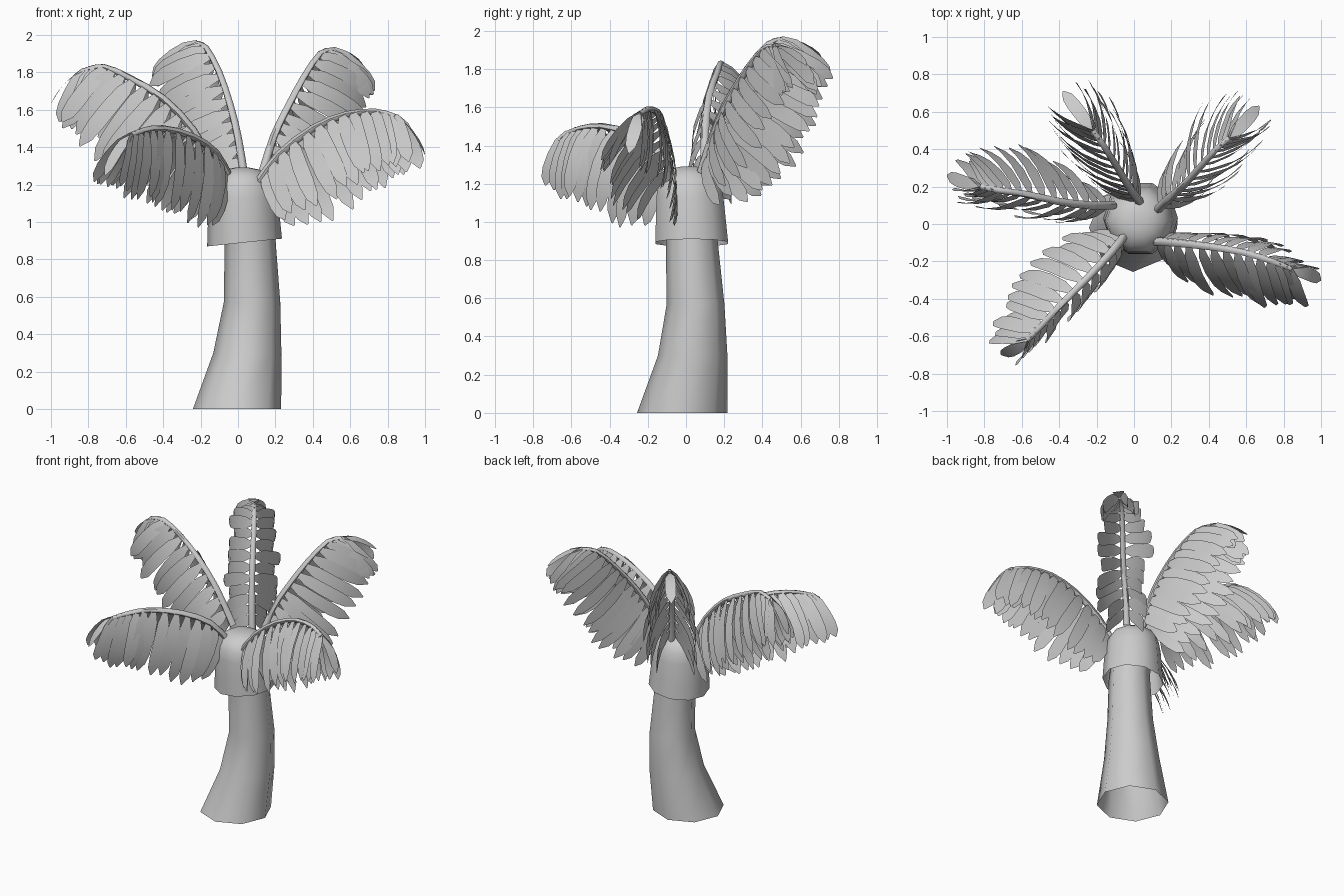
import bpy, math, random
from mathutils import Vector, Matrix

if "Cube" in bpy.data.objects:
    bpy.data.objects.remove(bpy.data.objects["Cube"])

random.seed(4)
Z = Vector((0, 0, 1))


def make(name, verts, faces, angle=60):
    me = bpy.data.meshes.new(name)
    me.from_pydata(verts, [], faces)
    ob = bpy.data.objects.new(name, me)
    bpy.context.collection.objects.link(ob)
    bpy.ops.object.select_all(action='DESELECT')
    ob.select_set(True)
    bpy.context.view_layer.objects.active = ob
    bpy.ops.object.shade_smooth_by_angle(angle=math.radians(angle))
    return ob


def loft(rings, cap_end=False):
    """Join equal-sized rings of points into a skin."""
    n = len(rings[0])
    verts = [v for r in rings for v in r]
    faces = []
    for i in range(len(rings) - 1):
        for j in range(n):
            a, b = i * n + j, i * n + (j + 1) % n
            faces.append((a, b, b + n, a + n))
    if cap_end:
        faces.append(tuple(range(len(verts) - n, len(verts))))
    return verts, faces


def ring(c, u, v, r, n):
    return [c + (u * math.cos(2 * math.pi * k / n) + v * math.sin(2 * math.pi * k / n)) * r
            for k in range(n)]


def spline(pts, t):
    """Catmull-Rom point at t in 0..1."""
    n = len(pts) - 1
    i = min(int(t * n), n - 1)
    f = t * n - i
    p1, p2 = pts[i], pts[i + 1]
    p0 = pts[i - 1] if i else p1 * 2 - p2
    p3 = pts[i + 2] if i + 2 <= n else p2 * 2 - p1
    return 0.5 * (2 * p1 + (p2 - p0) * f + (2 * p0 - 5 * p1 + 4 * p2 - p3) * f * f
                  + (3 * p1 - p0 - 3 * p2 + p3) * f ** 3)


# Trunk: bent, eight-sided, open underneath (x, y, z, radius)
X, Y = Vector((1, 0, 0)), Vector((0, 1, 0))
trunk = [(-.005, -.02, 0, .236), (.05, .035, .3, .182), (.075, .05, .57, .151),
         (.065, .03, .9, .136), (.045, .03, 1.1, .13)]
make("trunk", *loft([ring(Vector(p[:3]), X, Y, p[3], 8) for p in trunk]))

# Crown: open flared sleeve with a rounded top, tilted rim (z, radius)
crown = [(.89, .2), (1.0, .193), (1.13, .184), (1.2, .172), (1.25, .14), (1.28, .09), (1.29, .04)]
rings = []
for z, r in crown:
    tilt = .1 * max(0, (1.2 - z) / .3)
    rings.append(ring(Vector((.035 - .03 * (z - .89), .03 - .04 * (z - .89), z)), X + Z * tilt, Y, r, 10))
make("crown", *loft(rings, True))

# Leaflet outline: (fraction of length, fraction of half width)
OUTLINE = [(0, .3), (.07, .5), (.2, .9), (.45, 1), (.7, 1), (.87, .8), (1, .1)]


def leaflet(verts, faces, base, path, across, width):
    """Strip following path(fraction), widened along across."""
    o = len(verts)
    for f, w in OUTLINE:
        p = base + path(f)
        verts += [p - across * width * w, p + across * width * w]
    faces += [(o + 2 * k, o + 2 * k + 1, o + 2 * k + 3, o + 2 * k + 2)
              for k in range(len(OUTLINE) - 1)]


def frond(name, pts, tip, roll):
    pts = [Vector(p) for p in pts]
    tip = Vector(tip)

    def frame(t):
        a, b = max(t - .04, 0), min(t + .04, 1)
        tan = (spline(pts, b) - spline(pts, a)).normalized()
        side = Matrix.Rotation(math.radians(roll), 3, tan) @ tan.cross(Z).normalized()
        return spline(pts, t), tan, side, side.cross(tan)

    # Stem
    rings = []
    for k in range(11):
        p, tan, side, up = frame(k / 10)
        rings.append(ring(p, side, up, .024 - .01 * k / 10, 6))
    make(name + "_stem", *loft(rings, True))

    # Drooping leaflets in pairs: inner ones hang back, outer ones lean forward
    verts, faces = [], []
    n = 14
    for k in range(n):
        t = .08 + .91 * k / (n - 1)
        p, tan, side, up = frame(t)
        p = p + up * .01
        for s in (-1, 1):
            length = (.3 + .18 * min(1, t / .3) - .15 * max(0, (t - .5) / .5)) * random.uniform(.95, 1.05)
            lean = -.55 * max(0, 1 - t / .45) + .85 * t ** 3 + random.uniform(-.04, .04)
            scale = length / math.sqrt(1 + lean * lean)
            a0 = math.radians(48 + random.uniform(-4, 4))

            def path(f):
                out = Vector()
                for m in range(8):
                    a = a0 + math.radians(42) * f * (m + .5) / 8
                    out += (side * s * math.cos(a) - up * math.sin(a) + tan * lean) * (scale * f / 8)
                return out
            across = (tan + up * .7 * lean + side * s * random.uniform(.05, .15)).normalized()
            leaflet(verts, faces, p, path, across, .044)

    # Terminal leaflet, bending from stem direction to the tip
    p, tan, side, up = frame(1)
    d = tip - p
    leaflet(verts, faces, p, lambda f: d * f + up * .12 * f * (1 - f), side, .036)
    make(name + "_leaflets", verts, faces)


frond("front_right_frond", [(.1, -.09, 1.2), (.22, -.1, 1.36), (.4, -.12, 1.5), (.58, -.15, 1.575),
                            (.74, -.2, 1.59), (.84, -.24, 1.565)], (1.0, -.3, 1.36), -14)
frond("left_frond", [(-.11, .1, 1.26), (-.24, .1, 1.49), (-.4, .12, 1.66), (-.58, .16, 1.77),
                     (-.72, .18, 1.83), (-.82, .2, 1.81)], (-1.0, .26, 1.63), -10)
frond("back_left_frond", [(.03, .12, 1.26), (0, .16, 1.45), (-.04, .22, 1.62), (-.1, .32, 1.8),
                          (-.17, .43, 1.93), (-.22, .5, 1.955)], (-.38, .71, 1.86), 3)
frond("back_right_frond", [(.13, .08, 1.26), (.19, .14, 1.45), (.26, .2, 1.6), (.35, .3, 1.77),
                           (.44, .4, 1.9), (.51, .46, 1.92)], (.67, .63, 1.82), 3)
frond("front_left_frond", [(-.04, -.05, 1.22), (-.12, -.15, 1.37), (-.25, -.29, 1.46), (-.4, -.44, 1.5),
                           (-.5, -.55, 1.49), (-.57, -.62, 1.465)], (-.71, -.7, 1.25), -14)
